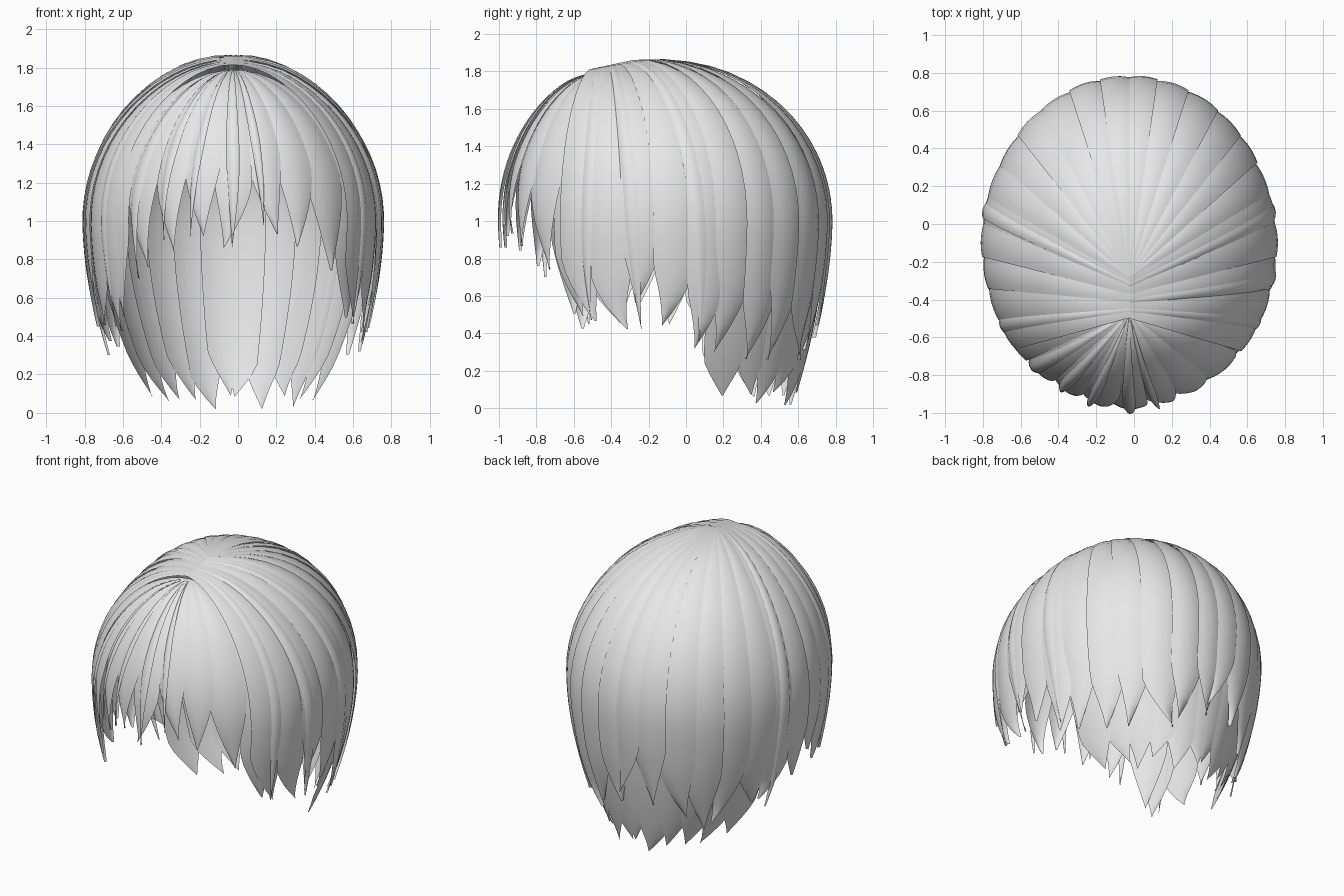
import bpy, bmesh, math, random
from math import sin, cos, radians, pi

random.seed(11)
cube = bpy.data.objects.get("Cube")
if cube:
    bpy.data.objects.remove(cube)

mat = bpy.data.materials.new("light_grey_hair")
mat.use_nodes = True
GREY = (0.8, 0.8, 0.8, 1)
mat.diffuse_color = GREY
mat.node_tree.nodes["Principled BSDF"].inputs["Base Color"].default_value = GREY

CX, CY, ARC = -0.025, -0.1, 1.25
FRINGE_Y, FRINGE_H = -.475, .79


def lerp_table(table, a):
    """Piecewise linear lookup on the unsigned angle from the front."""
    a = abs(a)
    for (a0, v0), (a1, v1) in zip(table, table[1:]):
        if a <= a1:
            return v0 + (v1 - v0) * (a - a0) / (a1 - a0)
    return table[-1][1]


# Angle from the front -> height of the lock tips
TIPS = [(0, .88), (13, .95), (26, .87), (38, .8), (45, .64), (55, .48),
        (68, .47), (80, .58), (92, .5), (105, .34), (120, .27), (140, .2),
        (160, .32), (180, .45)]
NECK_TIPS = [(0, .2), (108, .2), (116, .04), (180, .06)]
# Angle from the front -> parting position, parting height, spread, crown swell
PART_Y = [(0, -.5), (50, -.5), (110, -.28), (180, -.28)]
PART_H = [(0, .815), (50, .815), (110, .862), (180, .862)]
SPREAD = [(0, 1.22), (90, 1.13), (150, 1.0), (180, .98)]
CROWN = [(0, 0), (85, .005), (130, .035), (180, .035)]


def scalp(a, s, lift, fringe, pinch):
    """Point on the hair shell at angle a, distance s from the parting."""
    t = min(s / ARC, 1) * pi / 2
    d = max(s - ARC, 0)
    ry = FRINGE_Y if fringe else lerp_table(PART_Y, a)
    h = FRINGE_H if fringe else lerp_table(PART_H, a)
    r = radians(a)
    grow = lift * min(1, 2.5 * t)
    out = sin(t) ** lerp_table(SPREAD, a)
    ox = .765 * sin(r) * (1 + grow) * (1 - pinch[0] * d ** 1.7)
    oy = -.87 * cos(r) * (1 + grow) * (1 - pinch[1] * d ** 1.7)
    z = 1 + h * cos(t) * (1 + grow * .5) - d + lerp_table(CROWN, a) * sin(2 * t)
    return CX + ox * out, ry + (CY + oy - ry) * out, z


def arc_to(z, fringe):
    """Distance along a lock at which it reaches height z."""
    if z < 1:
        return ARC + 1 - z
    return ARC * math.acos((z - 1) / (FRINGE_H if fringe else .86)) / (pi / 2)


def lock(bm, a, half, tip, lift=0.0, fringe=False, pinch=(.25, .17),
         taper=.32, bulge=.016, tilt=.008, drift=0.0, start=0.0, rows=24, cols=6):
    """One hair lock: a bowed sheet that follows the scalp and ends in a point."""
    length = arc_to(tip, fringe)
    lean = random.uniform(-.8, .8)
    grid = []
    for i in range(rows + 1):
        s = start + (length - start) * (i / rows) ** .85
        k = max(0, (s - length + taper) / taper)
        w = max(1 - k ** 1.2, .01)
        mid = a + half * lean * k * k + drift * (s / length) ** 2
        row = []
        for j in range(cols + 1):
            u = 2 * j / cols - 1
            up = lift + bulge * (1 - u * u) * (.4 + .6 * w) + tilt * u
            row.append(bm.verts.new(scalp(mid + u * half * w, s, up, fringe, pinch)))
        grid.append(row)
    for r0, r1 in zip(grid, grid[1:]):
        for j in range(cols):
            bm.faces.new((r0[j], r1[j], r1[j + 1], r0[j + 1]))


def finish(name, bm):
    bmesh.ops.remove_doubles(bm, verts=bm.verts, dist=.0005)
    mesh = bpy.data.meshes.new(name)
    bm.to_mesh(mesh)
    bm.free()
    mesh.materials.append(mat)
    ob = bpy.data.objects.new(name, mesh)
    bpy.context.scene.collection.objects.link(ob)
    bpy.ops.object.select_all(action="DESELECT")
    ob.select_set(True)
    bpy.context.view_layer.objects.active = ob
    bpy.ops.object.shade_smooth_by_angle(angle=radians(50))


def row_of_locks(name, a0, a1, count, tips, overlap=1.25, jitter=.06,
                 lift=0.0, taper=.32, **shape):
    """A run of overlapping locks between two angles."""
    bm = bmesh.new()
    step = (a1 - a0) / count
    for i in range(count):
        a = a0 + (i + .5) * step
        tip = max(.005, lerp_table(tips, a) + random.uniform(-jitter, jitter))
        half = abs(step) / 2 * overlap * random.uniform(.95, 1.15)
        lock(bm, a, half, tip, lift=lift + random.uniform(-.004, .004),
             taper=taper * random.uniform(.75, 1.2), **shape)
    finish(name, bm)


# Fringe fanning out from the front of the parting
row_of_locks("fringe", -60, 60, 9, TIPS, fringe=True, overlap=1.2,
             taper=.43, jitter=.03)

for side, name in ((1, "left"), (-1, "right")):
    # Side curtain falling from the parting and lapping over the fringe
    row_of_locks(name + "_side_hair", side * 52, side * 110, 5, TIPS,
                 lift=.008, tilt=-.011 * side, taper=.28)
    # Upper back layer
    row_of_locks(name + "_back_hair", side * 108, side * 183, 6, TIPS,
                 overlap=1.3, tilt=-.014 * side, taper=.36, pinch=(.32, .22))
    # Longer nape layer underneath
    row_of_locks(name + "_nape_hair", side * 108, side * 182, 6, NECK_TIPS,
                 overlap=1.4, jitter=.04, lift=-.03, taper=.2, start=.6,
                 pinch=(.43, .21), bulge=.008, tilt=.005 * side)

# Thin loose wisps: angle, half width, tip height, lift, drift
bm = bmesh.new()
for a, half, tip, lift, drift in (
        (-14, 2.2, .92, .025, -3), (-1, 3, .86, .03, 2), (9, 2.2, .98, .025, 3),
        (-27, 2.5, .9, .015, -2), (-40, 3, .7, .015, -3)):
    lock(bm, a, half, tip, lift, fringe=True, drift=drift, taper=.5, cols=4)
for a, half, tip, lift, drift in (
        (62, 3, .47, .015, -3), (-62, 3, .45, .015, 3), (75, 3, .42, .02, 5),
        (98, 3, .36, .015, 5), (-100, 3, .3, .02, -4)):
    lock(bm, a, half, tip, lift, drift=drift, taper=.5, cols=4)
finish("loose_wisps", bm)
